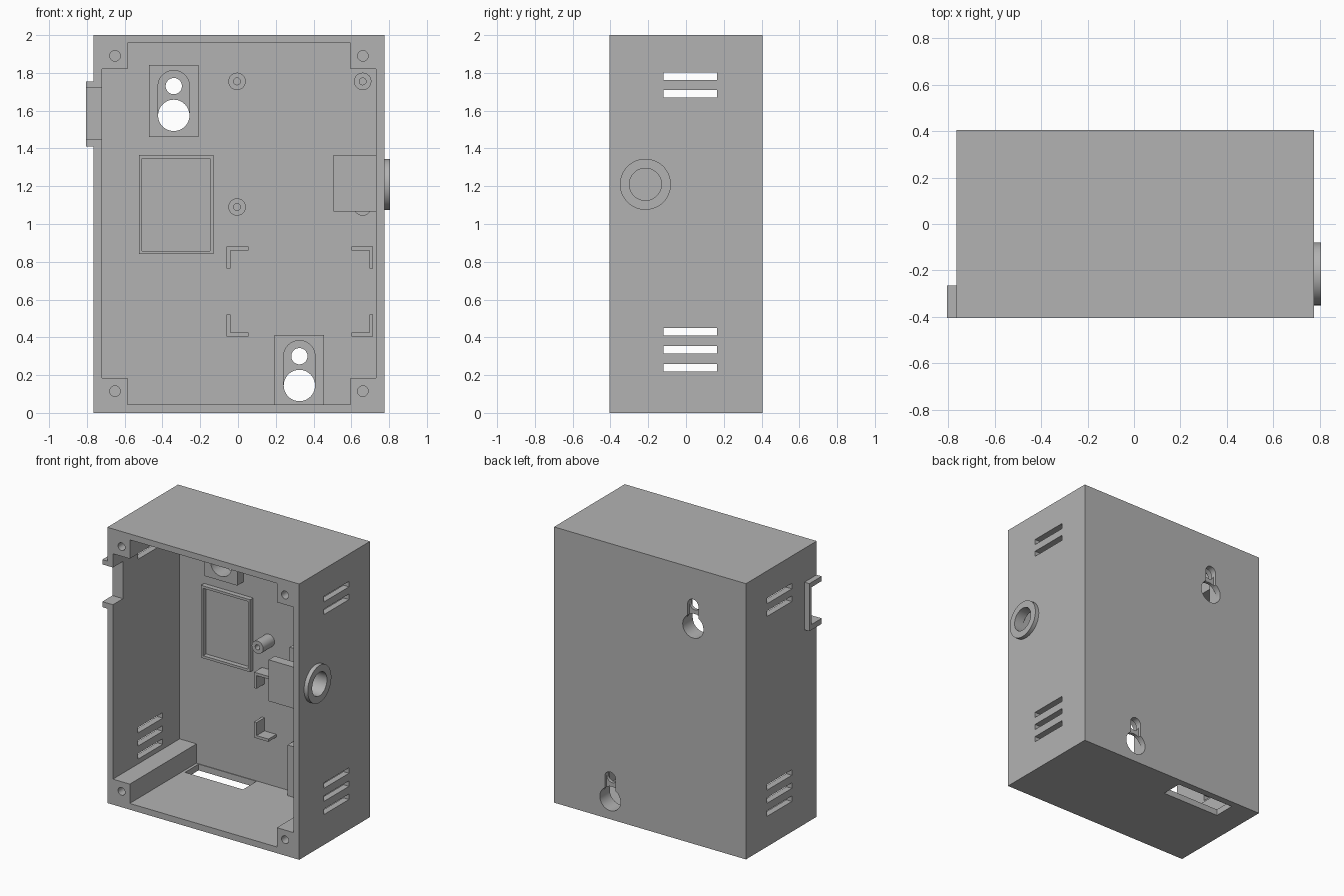
import bpy, bmesh, math
from mathutils import Matrix, Vector

if "Cube" in bpy.data.objects:
    bpy.data.objects.remove(bpy.data.objects["Cube"], do_unlink=True)

grey = bpy.data.materials.new("plain grey")
grey.use_nodes = True
grey.diffuse_color = (0.45, 0.45, 0.45, 1)
grey.node_tree.nodes["Principled BSDF"].inputs["Base Color"].default_value = (0.45, 0.45, 0.45, 1)

parts = []


def add(name, bm):
    mesh = bpy.data.meshes.new(name)
    bm.to_mesh(mesh)
    bm.free()
    mesh.materials.append(grey)
    obj = bpy.data.objects.new(name, mesh)
    bpy.context.collection.objects.link(obj)
    parts.append(obj)
    return obj


def box(name, x, y, z):
    """Box from (low, high) pairs."""
    bm = bmesh.new()
    bmesh.ops.create_cube(bm, size=1)
    for v in bm.verts:
        v.co = Vector([sum(r) / 2 + c * (r[1] - r[0]) for r, c in zip((x, y, z), v.co)])
    return add(name, bm)


def rod(name, axis, a, b, span, radius):
    """Cylinder along x (a, b = y, z) or along y (a, b = x, z)."""
    mid = sum(span) / 2
    pos = (mid, a, b) if axis == "X" else (a, mid, b)
    turn = Matrix.Rotation(math.pi / 2, 4, "Y" if axis == "X" else "X")
    bm = bmesh.new()
    bmesh.ops.create_cone(bm, cap_ends=True, segments=48, radius1=radius, radius2=radius,
                          depth=span[1] - span[0], matrix=Matrix.Translation(pos) @ turn)
    return add(name, bm)


def cut(obj, *cutters):
    """Subtract each cutter, then discard it."""
    for c in cutters:
        mod = obj.modifiers.new("cut", "BOOLEAN")
        mod.operation, mod.solver, mod.object = "DIFFERENCE", "EXACT", c
    bpy.context.view_layer.update()
    result = bpy.data.meshes.new_from_object(obj.evaluated_get(bpy.context.evaluated_depsgraph_get()))
    obj.modifiers.clear()
    obj.data = result
    for c in cutters:
        parts.remove(c)
        bpy.data.objects.remove(c, do_unlink=True)


X0, X1, Y0, Y1 = -0.765, 0.775, -0.405, 0.405
WALL, MID = 0.045, 0.005
IN0, IN1, BACK = X0 + WALL, X1 - WALL, Y1 - WALL
JACK_Y, JACK_Z = -0.215, 1.21
KEYHOLES = [("upper", -0.34, 1.575), ("lower", 0.325, 0.145)]
RISE, BIG, SMALL = 0.155, 0.083, 0.043

# Open-fronted case with vents, cable slot, jack hole and latch notch
case = box("case", (X0, X1), (Y0, Y1), (0, 2))
cutters = [box("c", (IN0, IN1), (-1, BACK), (WALL, 1.957)),
           box("c", (-0.565, -0.1), (0.2, 0.355), (-0.1, 0.1)),
           rod("c", "X", JACK_Y, JACK_Z, (0.6, 0.9), 0.085),
           box("c", (-1, -0.7), (-0.5, -0.29), (1.45, 1.72))]
for z in (0.24, 0.335, 0.43, 1.69, 1.782):
    cutters.append(box("c", (-1, 1), (-0.12, 0.165), (z - 0.02, z + 0.02)))
for _, x, z in KEYHOLES:
    cutters += [rod("c", "Y", x, z, (0.3, 0.5), BIG),
                rod("c", "Y", x, z + RISE, (0.3, 0.5), SMALL),
                box("c", (x - SMALL, x + SMALL), (0.383, 0.5), (z, z + RISE))]
cut(case, *cutters)

# Corner posts with screw holes
for side, sx in (("right", -1), ("left", 1)):
    for level, z in (("lower", (WALL, 0.185)), ("upper", (1.82, 1.957))):
        x = sorted((MID + sx * 0.59, MID + sx * 0.725))
        post = box(f"{level}_{side}_post", x, (Y0, BACK), z)
        hole_z = 0.115 if level == "lower" else 1.89
        cut(post, rod("c", "Y", MID + sx * 0.656, hole_z, (-0.5, -0.1), 0.028))

# Keyhole hanger blocks with a wide screw-head track
for level, x, z in KEYHOLES:
    block = box(f"{level}_hanger", (x - 0.131, x + 0.131), (0.29, BACK),
                (max(WALL, z - 0.115), z + 0.267))
    cut(block, rod("c", "Y", x, z, (0.2, 0.5), BIG),
        box("c", (x - BIG, x + BIG), (0.2, 0.5), (z, z + RISE)),
        rod("c", "Y", x, z + RISE, (0.2, 0.5), BIG))

# Circuit board standoffs
for x in (-0.005, 0.66):
    for z in (1.09, 1.755):
        standoff = rod("standoff", "Y", x, z, (0.23, BACK), 0.046)
        cut(standoff, rod("c", "Y", x, z, (0.1, 0.35), 0.018))

# Raised rectangular frame on the back wall
frame = box("module_frame", (-0.525, -0.13), (0.325, BACK), (0.84, 1.365))
cut(frame, box("c", (-0.507, -0.148), (0.2, 0.5), (0.858, 1.347)))

# Corner brackets for a second board
for x, sx in ((-0.06, 1), (0.715, -1)):
    for z, sz in ((0.405, 1), (0.88, -1)):
        bracket = box("corner_bracket", sorted((x, x + sx * 0.115)), (0.27, BACK),
                      sorted((z, z + sz * 0.115)))
        cut(bracket, box("c", sorted((x + sx * 0.02, x + sx * 0.2)), (0.1, 0.5),
                         sorted((z + sz * 0.02, z + sz * 0.2))))

# Jack holder with a channel open at the top, and the collar outside
holder = box("jack_holder", (0.505, IN1), (-0.37, -0.06), (1.065, 1.365))
cut(holder, rod("c", "X", JACK_Y, JACK_Z, (0.4, 0.9), 0.085),
    box("c", (0.4, 0.9), (JACK_Y - 0.085, JACK_Y + 0.085), (JACK_Z, 1.5)))
collar = rod("jack_collar", "X", JACK_Y, JACK_Z, (X1, 0.805), 0.135)
cut(collar, rod("c", "X", JACK_Y, JACK_Z, (0.6, 0.9), 0.085))

# Latch on the right side
latch = box("side_latch", (-0.805, X0), (Y0, -0.265), (1.41, 1.755))
cut(latch, box("c", (-1, -0.7), (-0.5, -0.29), (1.45, 1.72)))

# Smooth round walls, keep edges sharp
bpy.ops.object.select_all(action="DESELECT")
for obj in parts:
    obj.select_set(True)
bpy.context.view_layer.objects.active = case
bpy.ops.object.shade_smooth_by_angle(angle=math.radians(30))
